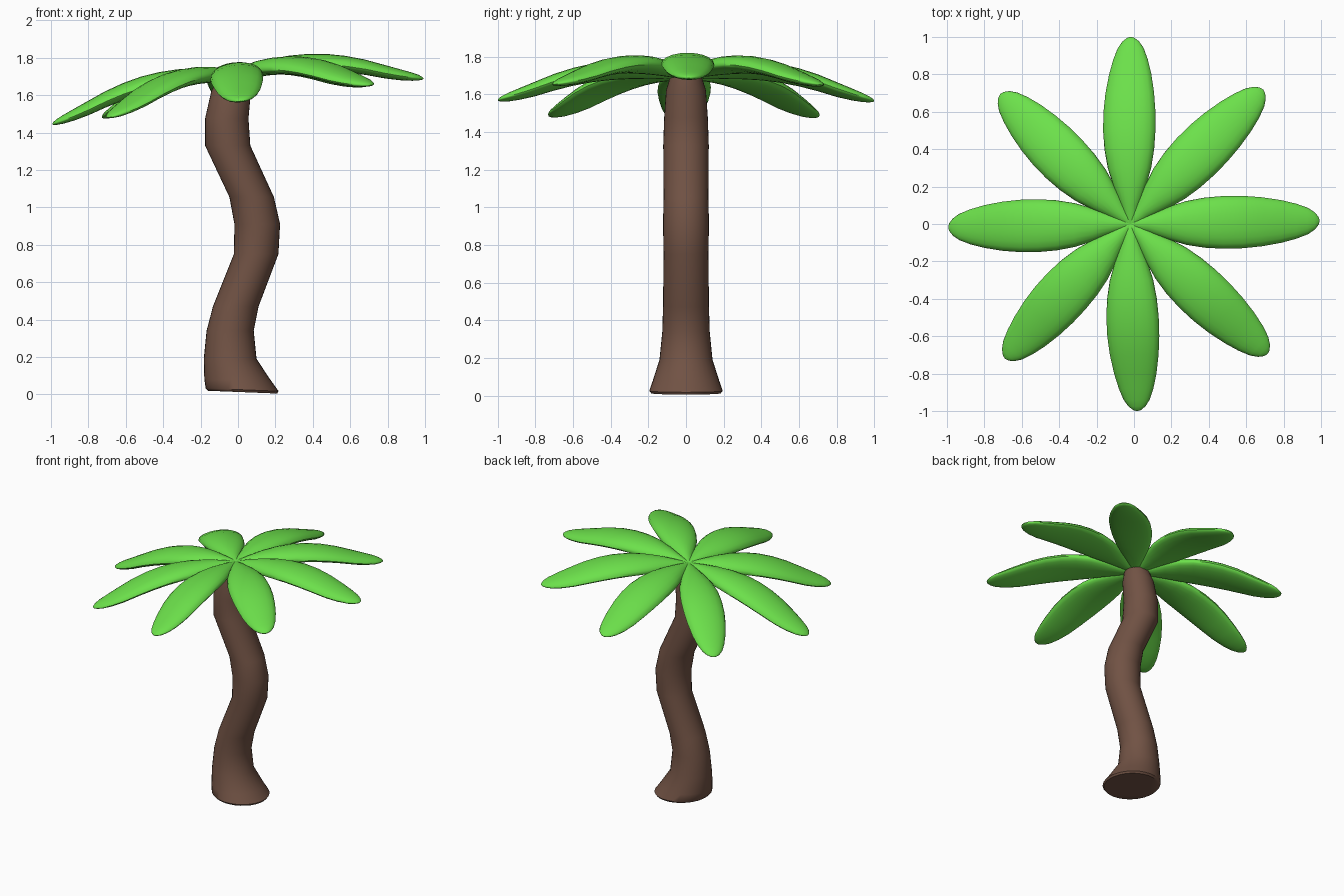
import bpy
import bmesh
import math
from mathutils import Matrix

if "Cube" in bpy.data.objects:
    bpy.data.objects.remove(bpy.data.objects["Cube"])


def make_material(name, rgb):
    mat = bpy.data.materials.new(name)
    mat.use_nodes = True
    mat.diffuse_color = (*rgb, 1)
    mat.node_tree.nodes["Principled BSDF"].inputs["Base Color"].default_value = (*rgb, 1)
    return mat


bark = make_material("bark brown", (0.165, 0.085, 0.058))
green = make_material("leaf green", (0.15, 0.75, 0.07))


def loft(name, rings, mat):
    """Skin a list of closed rings of points and cap both ends."""
    bm = bmesh.new()
    loops = [[bm.verts.new(p) for p in ring] for ring in rings]
    n = len(loops[0])
    for a, b in zip(loops, loops[1:]):
        for i in range(n):
            j = (i + 1) % n
            bm.faces.new((a[i], a[j], b[j], b[i]))
    bm.faces.new(loops[0])
    bm.faces.new(loops[-1])
    bmesh.ops.recalc_face_normals(bm, faces=bm.faces)
    mesh = bpy.data.meshes.new(name)
    bm.to_mesh(mesh)
    bm.free()
    mesh.materials.append(mat)
    return mesh


def add_object(name, mesh):
    obj = bpy.data.objects.new(name, mesh)
    bpy.context.collection.objects.link(obj)
    return obj


def circle(n):
    return [(math.cos(2 * math.pi * i / n), math.sin(2 * math.pi * i / n)) for i in range(n)]


# Trunk: wavy stack of rings (height, centre x, radius), flared at the foot
trunk_path = [
    (0.012, 0.024, 0.185), (0.025, 0.022, 0.195), (0.08, -0.004, 0.176),
    (0.19, -0.042, 0.141), (0.34, -0.042, 0.126), (0.47, -0.012, 0.122),
    (0.75, 0.097, 0.119), (0.91, 0.103, 0.122), (1.055, 0.073, 0.119),
    (1.33, -0.055, 0.121), (1.475, -0.06, 0.116), (1.62, -0.037, 0.106),
    (1.69, -0.025, 0.085)]
rings = []
for z, cx, r in trunk_path:
    lean = 0.04 if z < 0.05 else 0
    rings.append([(cx + r * c, r * s, z - lean * r * c) for c, s in circle(32)])
trunk = add_object("trunk", loft("trunk", rings, bark))

# Leaf: stations (distance, height, half width, top thickness, under thickness)
leaf_path = [
    (0.0, -0.01, 0.025, 0.03, 0.025), (0.1, 0.0, 0.052, 0.042, 0.03),
    (0.2, 0.005, 0.087, 0.052, 0.033), (0.3, 0.005, 0.117, 0.058, 0.034),
    (0.4, 0.0, 0.134, 0.06, 0.034), (0.5, -0.012, 0.141, 0.06, 0.034),
    (0.6, -0.032, 0.14, 0.057, 0.033), (0.7, -0.06, 0.131, 0.053, 0.031),
    (0.8, -0.094, 0.114, 0.046, 0.028), (0.88, -0.118, 0.093, 0.037, 0.023),
    (0.94, -0.133, 0.07, 0.027, 0.018), (0.975, -0.141, 0.046, 0.018, 0.012),
    (0.995, -0.145, 0.021, 0.008, 0.006), (1.0, -0.146, 0.004, 0.002, 0.002)]
rings = [[(d, w * c, h + s * (top if s > 0 else under)) for c, s in circle(20)]
         for d, h, w, top, under in leaf_path]
leaf_mesh = loft("leaf", rings, green)

# Crown: eight leaves in a slightly tilted ring
crown = Matrix.Translation((-0.018, 0, 1.712)) @ Matrix.Rotation(math.radians(-7), 4, "Y")
leaves = []
for i in range(8):
    leaf = add_object(f"leaf_{i + 1}", leaf_mesh)
    leaf.matrix_world = crown @ Matrix.Rotation(math.radians(45 * i + 1), 4, "Z")
    leaves.append(leaf)

# Smooth shading with sharp end caps
bpy.ops.object.select_all(action="DESELECT")
for obj in (trunk, leaves[0]):
    obj.select_set(True)
bpy.context.view_layer.objects.active = trunk
bpy.ops.object.shade_smooth_by_angle(angle=math.radians(50))
